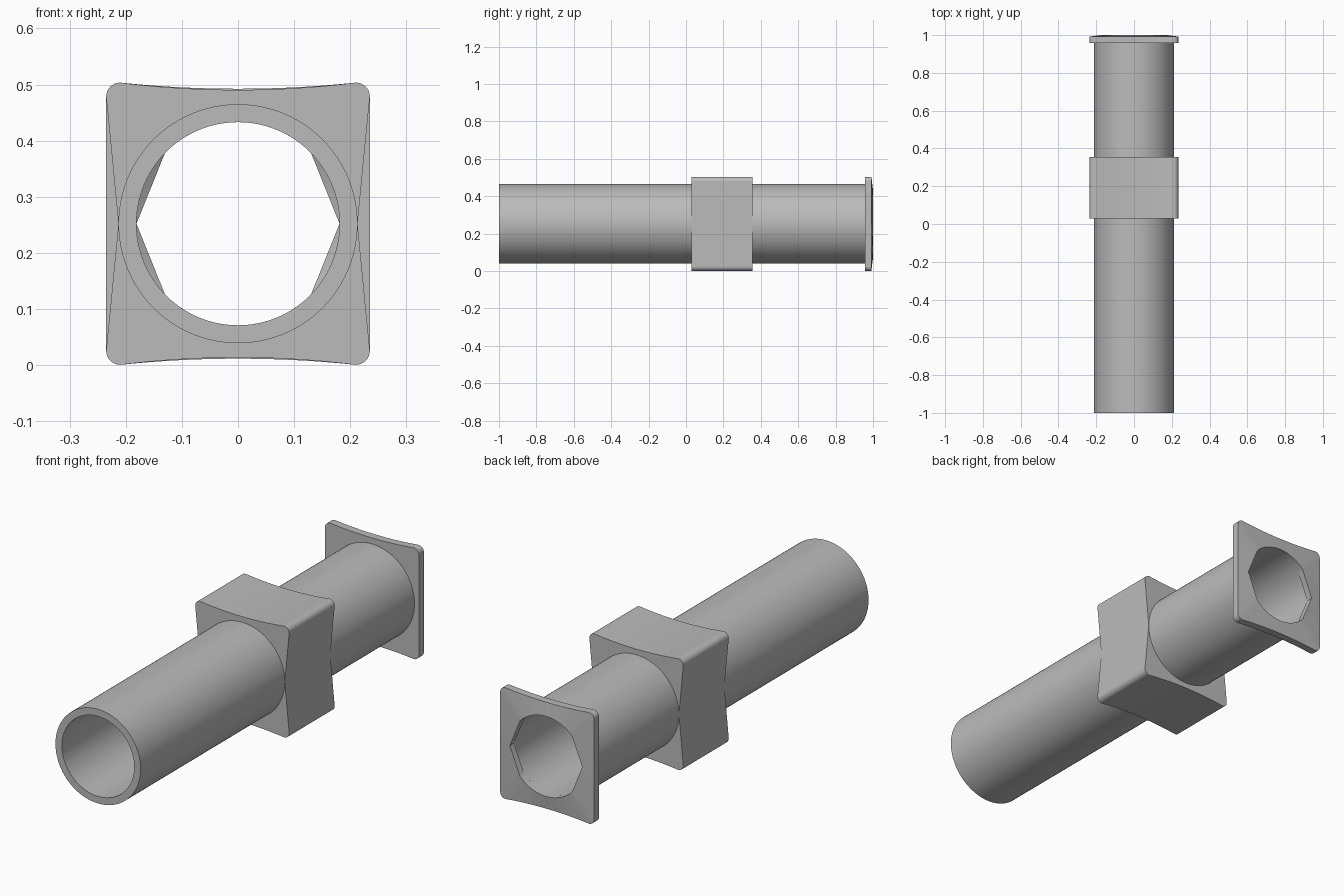
import bpy, bmesh, math

cube = bpy.data.objects.get("Cube")
if cube:
    bpy.data.objects.remove(cube, do_unlink=True)

CZ = 0.252          # height of the pipe axis
HALF_W, HALF_H = 0.235, 0.2515
R_OUT, R_IN = 0.213, 0.181
ROUND = 0.025       # corner radius

grey = bpy.data.materials.new("pipe grey")
grey.use_nodes = True
colour = (0.5, 0.5, 0.5, 1)
grey.diffuse_color = colour
grey.node_tree.nodes["Principled BSDF"].inputs["Base Color"].default_value = colour


def circle(r, count=96):
    return [(r * math.cos(2 * math.pi * i / count), r * math.sin(2 * math.pi * i / count))
            for i in range(count)]


def outline(waist, sag):
    """Rounded rectangle with a hollowed top and bottom and sides pinched to the waist."""
    quarter = [(waist, 0)]
    for i in range(9):
        a = math.pi / 2 * i / 8
        quarter.append((HALF_W - ROUND + ROUND * math.cos(a),
                        HALF_H - ROUND + ROUND * math.sin(a)))
    edge = HALF_W - ROUND
    for i in range(1, 13):
        x = edge * (1 - i / 12)
        quarter.append((x, HALF_H - sag * (1 - (x / edge) ** 2)))
    half = quarter + [(-x, z) for x, z in reversed(quarter[:-1])]
    return half + [(x, -z) for x, z in reversed(half[1:-1])]


def radial(points, r):
    """Circle points lying along the same directions as the outline points."""
    return [(r * x / math.hypot(x, z), r * z / math.hypot(x, z)) for x, z in points]


def loft(name, rings, closed):
    """Skin a list of (y, points) rings."""
    bm = bmesh.new()
    rows = [[bm.verts.new((x, y, CZ + z)) for x, z in pts] for y, pts in rings]
    pairs = list(zip(rows, rows[1:]))
    if closed:
        pairs.append((rows[-1], rows[0]))
    for a, b in pairs:
        n = len(a)
        for i in range(n):
            j = (i + 1) % n
            bm.faces.new((a[i], a[j], b[j], b[i]))
    bmesh.ops.recalc_face_normals(bm, faces=bm.faces)
    mesh = bpy.data.meshes.new(name)
    bm.to_mesh(mesh)
    bm.free()
    mesh.materials.append(grey)
    obj = bpy.data.objects.new(name, mesh)
    bpy.context.collection.objects.link(obj)
    bpy.ops.object.select_all(action='DESELECT')
    obj.select_set(True)
    bpy.context.view_layer.objects.active = obj
    bpy.ops.object.shade_smooth_by_angle(angle=math.radians(30))
    return obj


# Hollow pipe
loft("pipe", [(0.97, circle(R_OUT)), (-1, circle(R_OUT)),
              (-1, circle(R_IN)), (0.97, circle(R_IN))], True)

# Block collar, pinched at the sides to the pipe wall
collar = outline(R_OUT, 0.013)
bore = radial(collar, 0.2)
loft("block_collar", [(0.03, bore), (0.03, collar), (0.355, collar), (0.355, bore)], True)

# End flange, its back face rising slightly towards the bore
plate = outline(HALF_W, 0.011)
loft("end_flange", [(0.97, radial(plate, R_IN)), (0.957, radial(plate, 0.2)),
                    (0.957, plate), (0.992, plate), (1, radial(plate, R_IN))], True)
